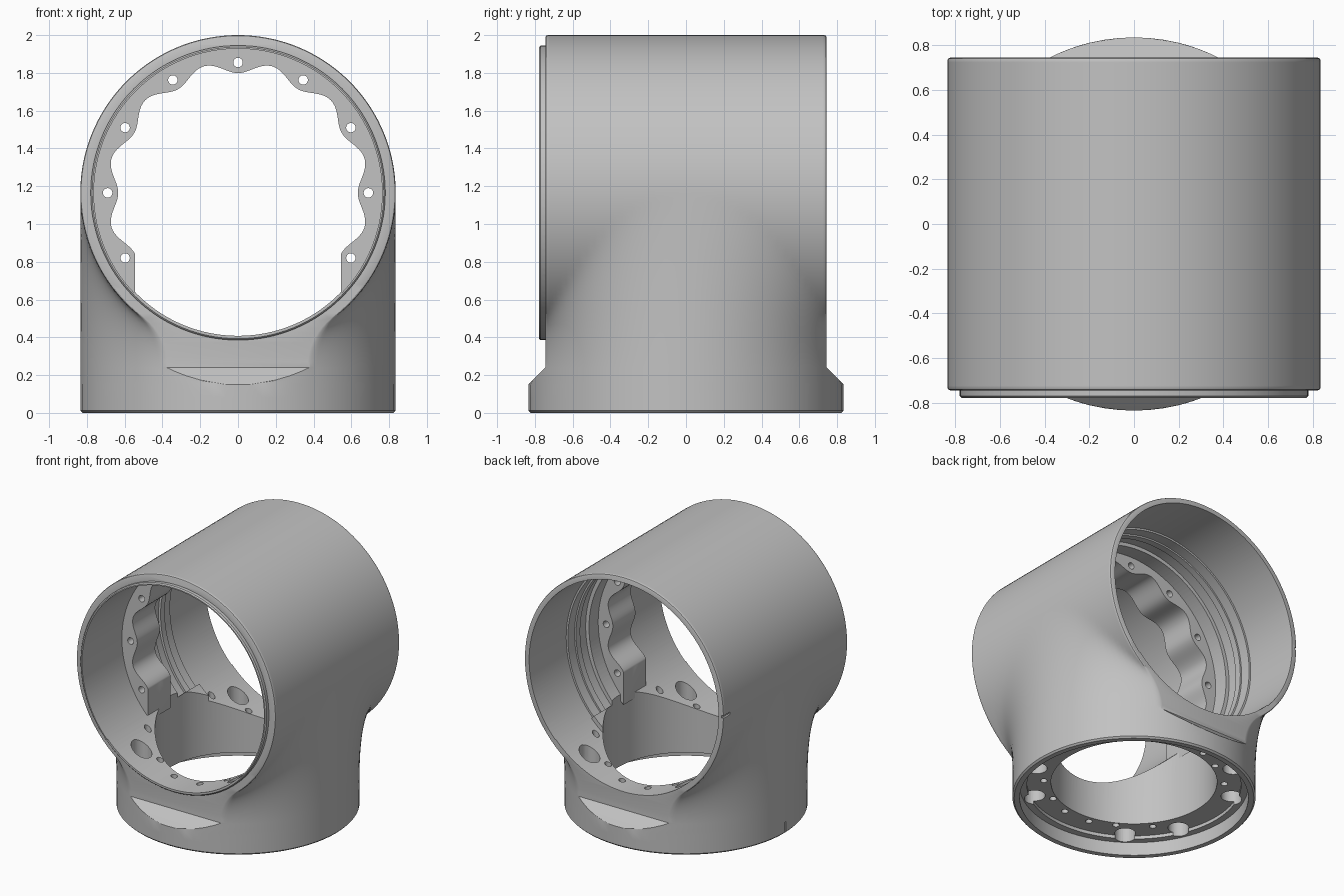
import bpy, bmesh
from math import sin, cos, pi, radians, sqrt, tau

cube = bpy.data.objects.get("Cube")
if cube:
    bpy.data.objects.remove(cube, do_unlink=True)

R = 0.835          # outer radius of both cylinders
AXIS = 2 - R       # height of the horizontal axis
HALF = 0.744       # half length of the horizontal tube
NECK = 0.24        # height where the fillet leaves the foot
EDGE = 0.012       # small rounding on rims
BORE = 0.757

metal = bpy.data.materials.new("plain grey metal")
metal.use_nodes = True
grey = (0.54, 0.54, 0.54, 1)
metal.diffuse_color = grey
metal.node_tree.nodes["Principled BSDF"].inputs["Base Color"].default_value = grey


def finish(name, bm):
    """Clean the solid, turn its faces outward and make it an object."""
    bmesh.ops.remove_doubles(bm, verts=bm.verts, dist=1e-5)
    loose = [e for e in bm.edges if not e.link_faces]
    bmesh.ops.delete(bm, geom=loose, context="EDGES")
    bmesh.ops.triangulate(bm, faces=bm.faces)
    bmesh.ops.recalc_face_normals(bm, faces=bm.faces)
    if bm.calc_volume(signed=True) < 0:
        bmesh.ops.reverse_faces(bm, faces=bm.faces)
    mesh = bpy.data.meshes.new(name)
    bm.to_mesh(mesh)
    bm.free()
    mesh.materials.append(metal)
    obj = bpy.data.objects.new(name, mesh)
    bpy.context.collection.objects.link(obj)
    return obj


def bridge(bm, rings, closed):
    n = len(rings[0])
    last = len(rings) if closed else len(rings) - 1
    for i in range(last):
        a, b = rings[i], rings[(i + 1) % len(rings)]
        for j in range(n):
            k = (j + 1) % n
            bm.faces.new((a[j], a[k], b[k], b[j]))


def lathe(bm, profile, axis, n=128, start=0, sweep=tau, at=(0, 0)):
    """Spin a closed (radius, position) outline about y or z."""
    full = sweep == tau
    rings = []
    for i in range(n if full else n + 1):
        t = start + sweep * i / n
        if axis == "y":
            ring = [(r * cos(t), p, AXIS + r * sin(t)) for r, p in profile]
        else:
            ring = [(at[0] + r * cos(t), at[1] + r * sin(t), p) for r, p in profile]
        rings.append([bm.verts.new(c) for c in ring])
    bridge(bm, rings, full)
    if not full:
        bm.faces.new(rings[0])
        bm.faces.new(rings[-1])


def rod(bm, radius, low, high, n=128, at=(0, 0)):
    lathe(bm, [(0, low), (radius, low), (radius, high), (0, high)], "z", n, at=at)


def block(bm, centre, size):
    made = bmesh.ops.create_cube(bm, size=1)["verts"]
    bmesh.ops.scale(bm, vec=size, verts=made)
    bmesh.ops.translate(bm, vec=centre, verts=made)


def spun(name, profile, axis, **kw):
    bm = bmesh.new()
    lathe(bm, profile, axis, **kw)
    return finish(name, bm)


def combine(target, tool, operation="DIFFERENCE"):
    mod = target.modifiers.new("combine", "BOOLEAN")
    mod.operation, mod.solver, mod.object = operation, "EXACT", tool
    graph = bpy.context.evaluated_depsgraph_get()
    graph.update()
    mesh = bpy.data.meshes.new_from_object(target.evaluated_get(graph))
    target.modifiers.clear()
    target.data = mesh
    bpy.data.objects.remove(tool, do_unlink=True)


def half_width(y, z):
    """Upright foot flowing through a round fillet into the tube."""
    post = sqrt(max(0, R * R - y * y))
    if z <= NECK:
        return post
    if z < AXIS and R - post < 1e-5:
        return R
    drop = AXIS - NECK
    if z < AXIS:
        fillet = (post ** 2 + drop ** 2 - R ** 2) / (2 * (R - post))
        if z < AXIS - drop * R / (R + fillet):
            d = (z - NECK) ** 2
            return post + d / (fillet + sqrt(fillet ** 2 - d))
    return sqrt(max(0, R * R - (z - AXIS) ** 2))


# Outer body: horizontal sections stacked from the foot to the crown
levels = [0, EDGE, 0.08, 0.15, 0.173, 0.196, 0.22, R + 0.15 - HALF]
levels += [0.245 + (AXIS - 0.245) * i / 36 for i in range(37)]
levels += [AXIS + R * sin(pi / 2 * i / 36) for i in range(1, 37)]
steps = 40
bm = bmesh.new()
rings = []
for z in levels:
    depth = R if z <= 0.15 else max(HALF, R - (z - 0.15))
    ys = [depth * sin(pi * (i / steps - 0.5)) for i in range(steps + 1)]
    rim = z > 0.25
    if rim:
        ys[1], ys[2] = EDGE * 0.3 - depth, EDGE - depth
        ys[-2], ys[-3] = -ys[1], -ys[2]
    side = []
    for i, y in enumerate(ys):
        shrink = EDGE * {0: 1, 1: 0.3}.get(min(i, steps - i), 0) if rim else 0
        if z > AXIS:
            s = 1 - shrink / R
            side.append((half_width(y, z) * s, y, AXIS + (z - AXIS) * s))
        else:
            s = 1 - EDGE / R if z == 0 else 1
            side.append(((half_width(y, z) - shrink) * s, y * s, z))
    ring = side + [(-x, y, h) for x, y, h in reversed(side)]
    rings.append([bm.verts.new(c) for c in ring])
bridge(bm, rings, False)
bm.faces.new(rings[0])
body = finish("housing", bm)

# Raised lip on the front rim
lip = spun("lip", [(0, -0.6), (0.78, -0.6), (0.78, -0.77), (0.772, -0.778), (0, -0.778)], "y")
combine(body, lip, "UNION")

# Main bore, wider towards the back
bore = [(0, -1), (BORE, -1), (BORE, 0.32), (0.788, 0.32), (0.788, 1), (0, 1)]
combine(body, spun("bore", bore, "y", n=160))

# Shallow relief and ring grooves above the floor
arc = dict(start=radians(-43.7), sweep=radians(267.4), n=128)
relief = [(0.72, -1), (0.763, -1), (0.763, -0.2), (0.72, -0.2)]
combine(body, spun("front_relief", relief, "y", **arc))
grooves = [(0.72, 0.08), (0.785, 0.08), (0.785, 0.17), (0.768, 0.17), (0.768, 0.22),
           (0.78, 0.22), (0.78, 0.3), (0.794, 0.3), (0.794, 1), (0.72, 1)]
combine(body, spun("back_grooves", grooves, "y", **arc))

# Upright bore with a recess under the foot
recess = [(0, -0.2), (0.785, -0.2), (0.785, 0.1), (0.735, 0.1), (0.735, 0.125),
          (0.57, 0.125), (0.57, 1.1), (0, 1.1)]
combine(body, spun("upright_bore", recess, "z"))

# Bolt holes in the foot flange, mirrored to all four quarters
bm = bmesh.new()
for angle, distance, radius, top in ((55, 0.705, 0.072, 0.9), (24, 0.695, 0.072, 0.22),
                                     (38, 0.62, 0.024, 0.9), (62, 0.6, 0.024, 0.9),
                                     (80, 0.62, 0.024, 0.9)):
    x, y = distance * cos(radians(angle)), distance * sin(radians(angle))
    for sx in (1, -1):
        for sy in (1, -1):
            rod(bm, radius, -0.1, top, n=24, at=(sx * x, sy * y))
combine(body, finish("foot_holes", bm))

# Two little alignment notches on one side
bm = bmesh.new()
block(bm, (-R, 0, 0.02), (0.03, 0.016, 0.14))
block(bm, (-R, HALF, AXIS), (0.03, 0.16, 0.02))
combine(body, finish("notches", bm))

# Scalloped inner flange, open at the bottom
bm = bmesh.new()
rings = []
for i in range(240):
    t = tau * i / 240
    inner = 0.664 - 0.03 * cos(12 * t)
    ring = [(inner, -0.3), (0.79, -0.3), (0.79, -0.03), (inner, -0.03)]
    rings.append([bm.verts.new((r * cos(t), y, AXIS + r * sin(t))) for r, y in ring])
bridge(bm, rings, True)
flange = finish("bolt_flange", bm)
bm = bmesh.new()
block(bm, (0, 0, 0.43), (1.09, 1, 0.86))
combine(flange, finish("flange_gap", bm))
bm = bmesh.new()
for q in range(-1, 8):
    t = radians(30 * q)
    ring = bmesh.ops.create_cone(bm, cap_ends=True, segments=20, radius1=0.025,
                                 radius2=0.025, depth=1)["verts"]
    for v in ring:
        x, y, z = v.co
        v.co = (0.69 * cos(t) + x, z, AXIS + 0.69 * sin(t) + y)
combine(flange, finish("flange_holes", bm))

# Smooth curved walls, crisp edges
for obj in (body, flange):
    bpy.ops.object.select_all(action="DESELECT")
    obj.select_set(True)
    bpy.context.view_layer.objects.active = obj
    bpy.ops.object.shade_smooth_by_angle(angle=radians(28))
